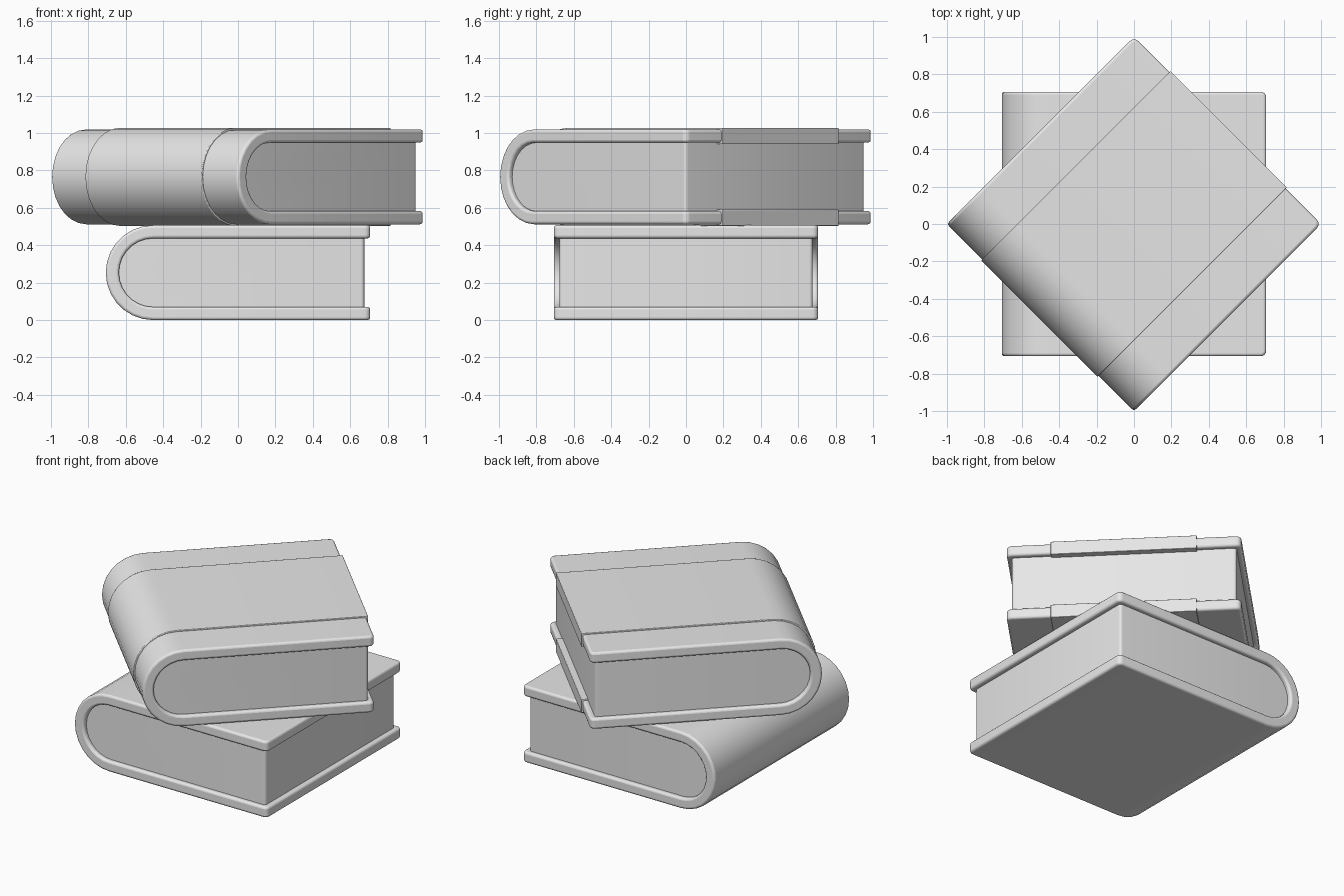
import bpy, bmesh
from math import pi, sin, cos, radians

cube = bpy.data.objects.get("Cube")
if cube:
    bpy.data.objects.remove(cube)

grey = bpy.data.materials.new("plain grey")
grey.use_nodes = True
grey.diffuse_color = (0.8, 0.8, 0.8, 1)
grey.node_tree.nodes["Principled BSDF"].inputs["Base Color"].default_value = (0.8, 0.8, 0.8, 1)

HALF = 0.707      # half length of a cover side
HEIGHT = 0.507    # height of one book
BOARD = 0.07      # cover thickness
STEPS = 14        # segments around the spine


def u_profile(radius, end):
    """Side outline (x, z) around the book's mid height: open at +x, round at -x."""
    centre = HEIGHT / 2 - HALF
    arc = [(centre - radius * sin(pi * i / STEPS), -radius * cos(pi * i / STEPS))
           for i in range(STEPS + 1)]
    return [(end, -radius)] + arc + [(end, radius)]


def finish(name, bm, base, angle, bevel):
    bmesh.ops.recalc_face_normals(bm, faces=bm.faces)
    mesh = bpy.data.meshes.new(name)
    bm.to_mesh(mesh)
    bm.free()
    mesh.materials.append(grey)
    obj = bpy.data.objects.new(name, mesh)
    bpy.context.collection.objects.link(obj)
    obj.location.z = base + HEIGHT / 2
    obj.rotation_euler.z = radians(angle)
    if bevel:
        mod = obj.modifiers.new("soft edges", "BEVEL")
        mod.width, mod.segments = bevel, 3
        mod.limit_method, mod.angle_limit = "ANGLE", radians(50)
    bpy.ops.object.select_all(action="DESELECT")
    obj.select_set(True)
    bpy.context.view_layer.objects.active = obj
    bpy.ops.object.shade_smooth_by_angle(angle=radians(40))


def round_corners(bm, end, width):
    """Round the upright edges on the opening side."""
    edges = [e for e in bm.edges
             if all(abs(v.co.x - end) < 1e-4 for v in e.verts)
             and abs(e.verts[0].co.y - e.verts[1].co.y) < 1e-4]
    bmesh.ops.bevel(bm, geom=edges, offset=width, segments=4, profile=0.5, affect="EDGES")


def wrap(name, half_width, grow, corner, bevel, base, angle):
    """Bent board: two flat sides joined by a round spine."""
    end = HALF + grow
    outer = u_profile(HEIGHT / 2 + grow, end)
    inner = u_profile(HEIGHT / 2 - BOARD - grow, end)
    bm = bmesh.new()
    rings = [[bm.verts.new((x, y, z)) for (x, z), y in
              ((o, -half_width), (o, half_width), (i, half_width), (i, -half_width))]
             for o, i in zip(outer, inner)]
    for a, b in zip(rings, rings[1:]):
        for k in range(4):
            n = (k + 1) % 4
            bm.faces.new((a[k], a[n], b[n], b[k]))
    bm.faces.new(rings[0])
    bm.faces.new(rings[-1])
    if corner:
        round_corners(bm, end, corner)
    finish(name, bm, base, angle, bevel)


def page_block(name, base, angle):
    """Solid block of pages filling the inside of the cover."""
    end, half_width = 0.675, 0.677
    bm = bmesh.new()
    outline = u_profile(HEIGHT / 2 - BOARD + 0.003, end)
    face = bm.faces.new([bm.verts.new((x, -half_width, z)) for x, z in outline])
    moved = bmesh.ops.extrude_face_region(bm, geom=[face])["geom"]
    bmesh.ops.translate(bm, vec=(0, 2 * half_width, 0),
                        verts=[g for g in moved if isinstance(g, bmesh.types.BMVert)])
    round_corners(bm, end, 0.018)
    finish(name, bm, base, angle, 0)


# Two stacked books, the upper one turned, each with a cover and pages
for label, base, angle in (("lower", 0, 0), ("upper", 0.512, 45)):
    wrap(label + "_cover", HALF, 0, 0.03, 0.014, base, angle)
    page_block(label + "_pages", base, angle)

# Raised band around the middle of the upper cover
wrap("upper_band", 0.44, 0.009, 0, 0.004, 0.512, 45)
